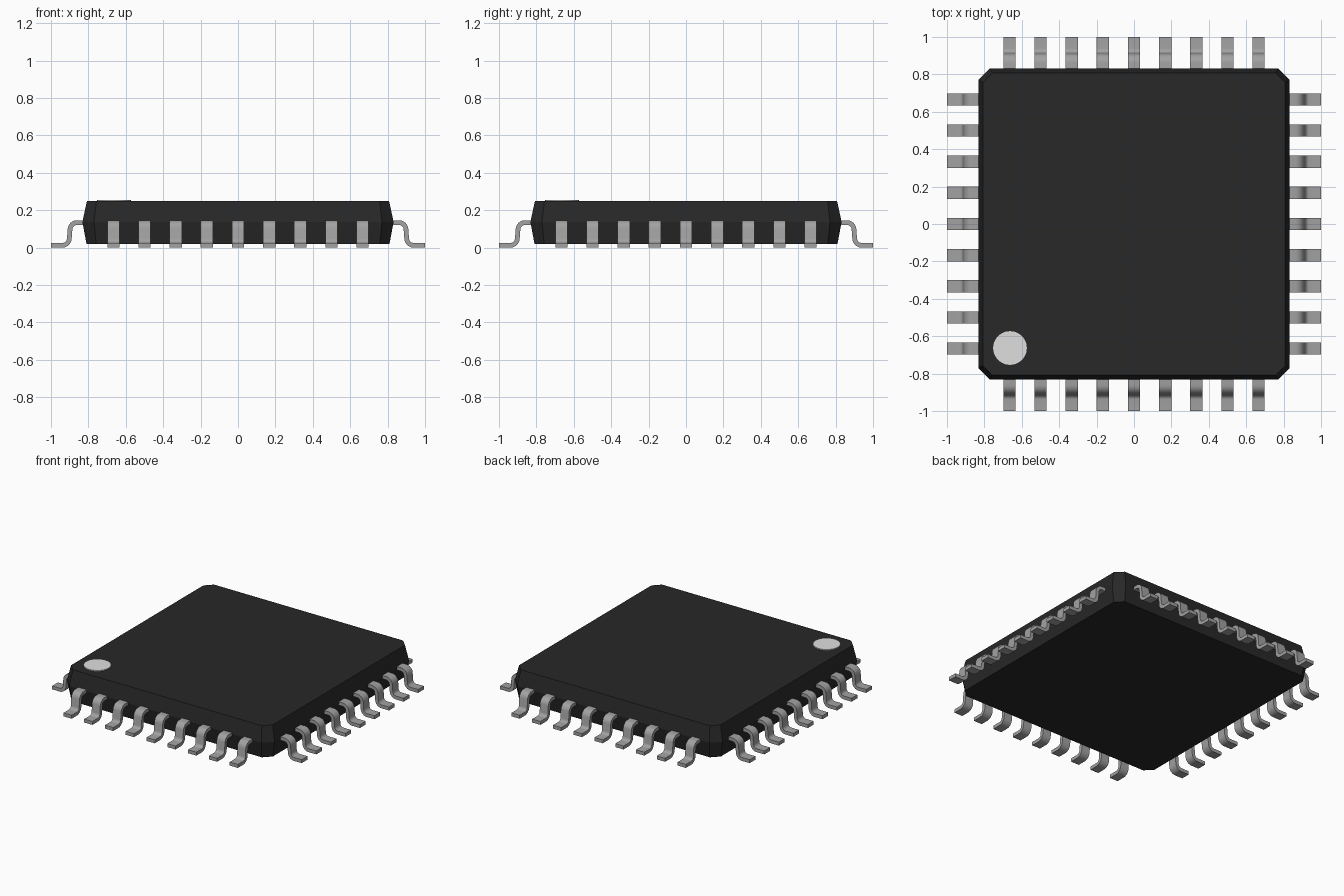
import bpy, bmesh, math
from mathutils import Matrix, Vector

if "Cube" in bpy.data.objects:
    bpy.data.objects.remove(bpy.data.objects["Cube"], do_unlink=True)


def material(name, colour, metallic=0.0):
    m = bpy.data.materials.new(name)
    m.use_nodes = True
    rgba = (*colour, 1.0)
    m.diffuse_color = rgba
    m.node_tree.nodes["Principled BSDF"].inputs["Base Color"].default_value = rgba
    return m


def make_object(name, bm, mat):
    bmesh.ops.recalc_face_normals(bm, faces=bm.faces)
    mesh = bpy.data.meshes.new(name)
    bm.to_mesh(mesh)
    bm.free()
    mesh.materials.append(mat)
    obj = bpy.data.objects.new(name, mesh)
    bpy.context.collection.objects.link(obj)
    return obj


black = material("black plastic", (0.021, 0.021, 0.021))
metal = material("grey metal", (0.36, 0.36, 0.36))
pale = material("pale grey marker", (0.74, 0.74, 0.74))


# Package body: chamfered square sections, widest at the lead line
def chamfered_square(half, flat):
    return [(flat, -half), (half, -flat), (half, flat), (flat, half),
            (-flat, half), (-half, flat), (-half, -flat), (-flat, -half)]


bm = bmesh.new()
rings = []
for z, half, flat in ((0.02, 0.81, 0.758), (0.137, 0.832, 0.77), (0.248, 0.808, 0.757)):
    rings.append([bm.verts.new((x, y, z)) for x, y in chamfered_square(half, flat)])
bm.faces.new(rings[0])
bm.faces.new(rings[-1])
for low, high in zip(rings, rings[1:]):
    for i in range(8):
        j = (i + 1) % 8
        bm.faces.new((low[i], low[j], high[j], high[i]))
make_object("package_body", bm, black)

# Round pin-one marker
bm = bmesh.new()
bmesh.ops.create_cone(bm, cap_ends=True, segments=48, radius1=0.09, radius2=0.09,
                      depth=0.008, matrix=Matrix.Translation((-0.663, -0.663, 0.251)))
make_object("pin_one_marker", bm, pale)

# Gull-wing lead: centre line of two arcs, thickened and extruded sideways
THICK, WIDTH, PITCH, COUNT = 0.025, 0.066, 0.1665, 9
BEND, STEPS, SWEEP = 0.036, 6, math.radians(84)
top_centre = Vector((0.862, 0.133 - BEND))
foot_centre = Vector((0.938, THICK / 2 + BEND))
path = [(Vector((0.80, 0.133)), Vector((0, 1)))]
for i in range(STEPS + 1):
    a = SWEEP * i / STEPS
    n = Vector((math.sin(a), math.cos(a)))
    path.append((top_centre + n * BEND, n))
for i in range(STEPS + 1):
    a = SWEEP * (1 - i / STEPS)
    n = Vector((math.sin(a), math.cos(a)))
    path.append((foot_centre - n * BEND, n))
path.append((Vector((1.0, THICK / 2)), Vector((0, 1))))

bm = bmesh.new()
sections = []
for p, n in path:
    outer, inner = p + n * THICK / 2, p - n * THICK / 2
    sections.append([bm.verts.new((q.x, y, q.y)) for q, y in (
        (outer, -WIDTH / 2), (outer, WIDTH / 2), (inner, WIDTH / 2), (inner, -WIDTH / 2))])
for a, b in zip(sections, sections[1:]):
    for i in range(4):
        j = (i + 1) % 4
        bm.faces.new((a[i], a[j], b[j], b[i]))
bm.faces.new(sections[0])
bm.faces.new(sections[-1])
lead = make_object("lead", bm, metal)
bpy.ops.object.select_all(action="DESELECT")
lead.select_set(True)
bpy.context.view_layer.objects.active = lead
bpy.ops.object.shade_smooth_by_angle(angle=math.radians(35))

# Nine leads along each of the four sides
for k, side in enumerate(("left", "back", "right", "front")):
    for i in range(COUNT):
        obj = lead if k == i == 0 else lead.copy()
        if obj is not lead:
            bpy.context.collection.objects.link(obj)
        obj.name = f"{side}_lead_{i + 1}"
        offset = (i - (COUNT - 1) / 2) * PITCH
        obj.matrix_world = (Matrix.Rotation(k * math.pi / 2, 4, "Z")
                            @ Matrix.Translation((0, offset, 0)))
